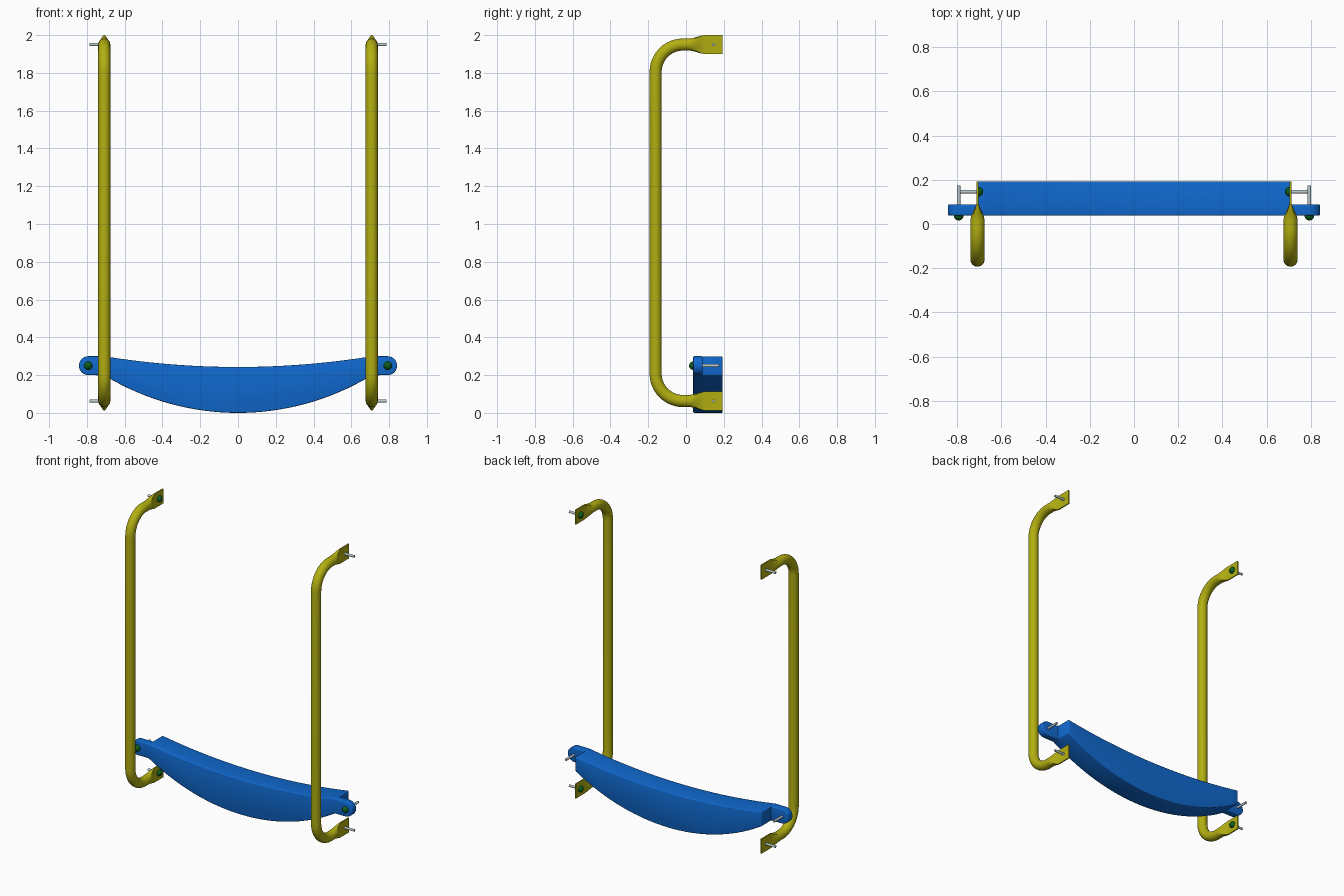
import bpy, bmesh, math
from mathutils import Vector, Matrix

if "Cube" in bpy.data.objects:
    bpy.data.objects.remove(bpy.data.objects["Cube"])


def mat(name, col):
    m = bpy.data.materials.new(name)
    m.diffuse_color = (*col, 1)
    m.use_nodes = True
    m.node_tree.nodes["Principled BSDF"].inputs["Base Color"].default_value = m.diffuse_color
    return m


YELLOW = mat("yellow", (0.45, 0.43, 0.006))
BLUE = mat("blue", (0.005, 0.14, 0.62))
GREEN = mat("green", (0.004, 0.11, 0.012))
STEEL = mat("pale_steel", (0.50, 0.60, 0.63))


def finish(bm, name, m, bevel=0):
    bmesh.ops.recalc_face_normals(bm, faces=bm.faces)
    me = bpy.data.meshes.new(name)
    bm.to_mesh(me)
    bm.free()
    me.materials.append(m)
    ob = bpy.data.objects.new(name, me)
    bpy.context.collection.objects.link(ob)
    bpy.ops.object.select_all(action='DESELECT')
    ob.select_set(True)
    bpy.context.view_layer.objects.active = ob
    if bevel:
        b = ob.modifiers.new("bevel", 'BEVEL')
        b.width, b.segments, b.limit_method, b.angle_limit = bevel, 3, 'ANGLE', math.radians(40)
        bpy.ops.object.modifier_apply(modifier="bevel")
    bpy.ops.object.shade_smooth_by_angle(angle=math.radians(35))
    return ob


PX, PY, BOLT_Y, BACK = 0.708, -0.161, 0.146, 0.193
ZB, ZT, R, BEND = 0.063, 1.95, 0.032, 0.145


# Handle: tube with two bends, its ends pressed flat into plates
def handle(name, sx):
    ends = [(BACK, 1), (0.095, 1), (0.08, 0.82), (0.065, 0.6), (0.05, 0.35), (0.035, 0.12), (0.02, 0)]
    path = [(y, ZB, -math.pi / 2, f) for y, f in ends]          # y, z, normal angle, flatness
    cy = PY + BEND
    for i in range(13):
        a = -math.pi / 2 - i * math.pi / 24
        path.append((cy + BEND * math.cos(a), ZB + BEND + BEND * math.sin(a), a, 0))
    path += [(y, ZT + ZB - z, -a, f) for y, z, a, f in reversed(path)]
    bm = bmesh.new()
    rings, n = [], 24
    for y, z, a, f in path:
        ring = []
        for i in range(n):
            t = math.tau * i / n
            c, s = math.cos(t), math.sin(t)
            k = max(abs(c), abs(s))                             # square section on the plates
            u = (1 - f) * R * c + f * 0.05 * c / k
            w = (1 - f) * R * s + f * 0.004 * s / k
            ring.append(bm.verts.new((sx * PX + w, y + u * math.cos(a), z + u * math.sin(a))))
        rings.append(ring)
    for p, q in zip(rings, rings[1:]):
        for i in range(n):
            j = (i + 1) % n
            bm.faces.new((p[i], p[j], q[j], q[i]))
    bm.faces.new(rings[0])
    bm.faces.new(rings[-1])
    finish(bm, name, YELLOW)


# Bolt: rod along direction d with a domed cap on the other side
def bolt(name, head_base, d, length):
    rot = Vector(d).to_track_quat('Z', 'Y').to_matrix().to_4x4()
    M = Matrix.Translation(head_base) @ rot
    bm = bmesh.new()
    bmesh.ops.create_cone(bm, cap_ends=True, segments=16, radius1=0.008, radius2=0.008, depth=length,
                          matrix=M @ Matrix.Translation((0, 0, length / 2)))
    finish(bm, name + "_rod", STEEL)
    bm = bmesh.new()
    bmesh.ops.create_uvsphere(bm, u_segments=24, v_segments=12, radius=0.022)
    low = [v for v in bm.verts if v.co.z > 0.001]
    bmesh.ops.delete(bm, geom=low, context='VERTS')
    bmesh.ops.holes_fill(bm, edges=[e for e in bm.edges if e.is_boundary])
    bm.transform(M)
    finish(bm, name + "_cap", GREEN)


# Curved board: arched beam with thinner rounded lugs at both ends
def board():
    H, F = 0.71, 0.038
    bm = bmesh.new()
    N = 32
    xs = [-H + 2 * H * i / N for i in range(N + 1)]
    rad = (H * H + 0.2 ** 2) / 0.4
    bot = [bm.verts.new((x, F, rad - math.sqrt(rad * rad - x * x))) for x in xs]
    top = [bm.verts.new((x, F, 0.243 + 0.057 * (x / H) ** 2)) for x in xs]
    bm.faces.new(bot + top[::-1])
    for s, b, t in ((1, bot[-1], top[-1]), (-1, bot[0], top[0])):
        arc = []
        for i in range(17):
            a = -math.pi / 2 + math.pi * i / 16
            arc.append(bm.verts.new((s * (0.792 + 0.05 * math.cos(a)), F, 0.25 + 0.05 * math.sin(a))))
        loop = [b] + arc + [t]
        bm.faces.new(loop if s > 0 else loop[::-1])

    def push(faces, dy):
        r = bmesh.ops.extrude_face_region(bm, geom=faces)['geom']
        bmesh.ops.translate(bm, vec=(0, dy, 0), verts=[g for g in r if isinstance(g, bmesh.types.BMVert)])
        return [g for g in r if isinstance(g, bmesh.types.BMFace)]
    back = push(bm.faces[:], 0.05)
    push([max(back, key=lambda f: len(f.verts))], BACK - F - 0.05)
    finish(bm, "curved_board", BLUE, 0.006)


board()
for side, s in (("left", -1), ("right", 1)):
    handle(side + "_handle", s)
    bolt(side + "_lower_bolt", (s * (PX - 0.004), BOLT_Y, ZB), (s, 0, 0), 0.082)
    bolt(side + "_upper_bolt", (s * (PX - 0.004), BOLT_Y, ZT), (s, 0, 0), 0.082)
    bolt(side + "_board_bolt", (s * 0.793, 0.038, 0.25), (0, 1, 0), 0.137)
